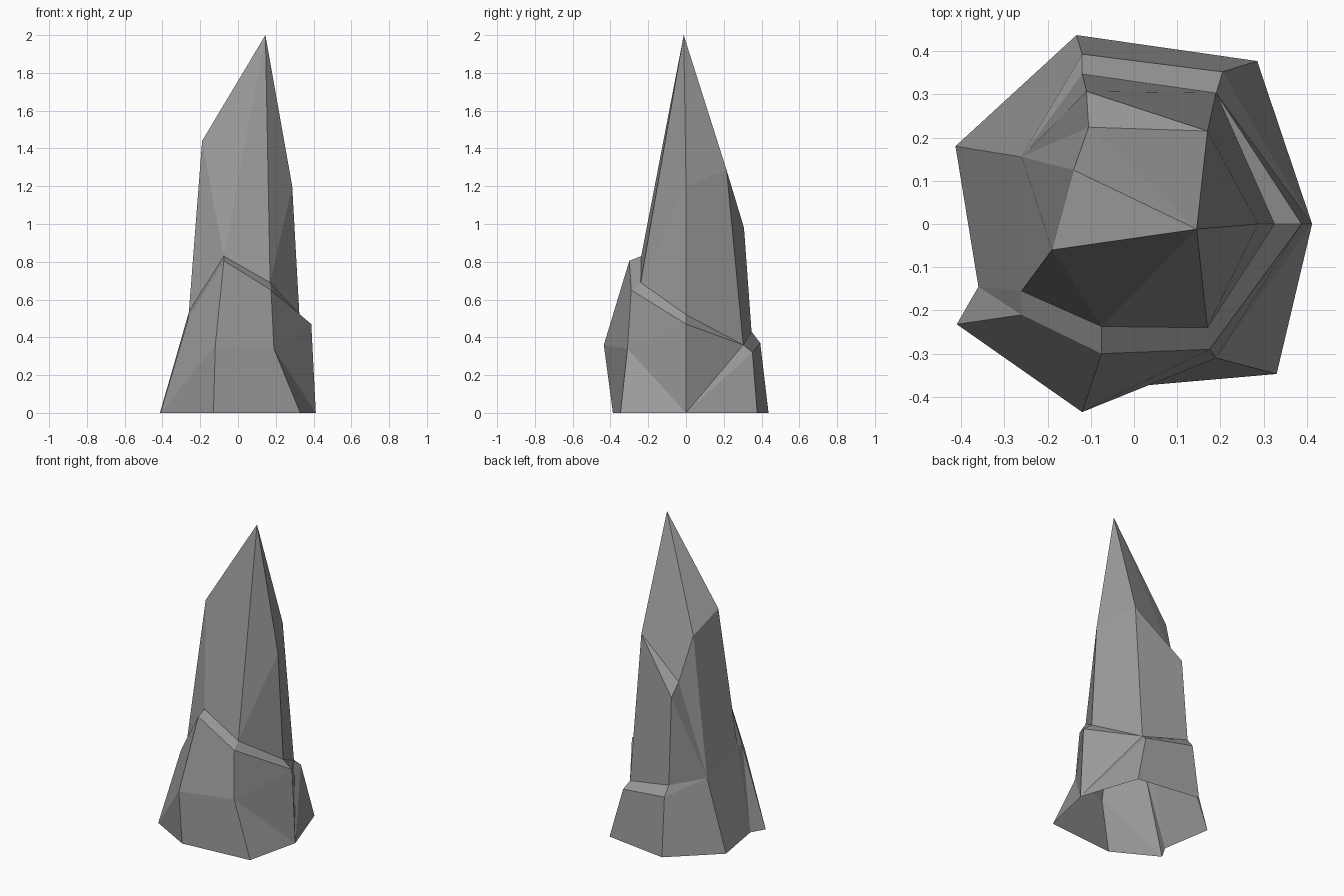
import bpy, bmesh

if "Cube" in bpy.data.objects:
    bpy.data.objects.remove(bpy.data.objects["Cube"])

# Ridges of the spire, counter-clockwise from +x, each listed from base upward
APEX = (0.145, -0.012, 2.0)
E_LEDGE, E_TOP = (-0.26, -0.155, 0.535), (-0.19, -0.06, 1.44)
RIDGES = [
    [(0.412, 0, 0), (0.388, 0, 0.47), (0.325, 0, 0.52), (0.287, 0, 1.2)],
    [(0.285, 0.377, 0), (0.205, 0.352, 0.32), (0.19, 0.303, 0.36), (0.17, 0.215, 1.285)],
    [(-0.133, 0.437, 0), (-0.12, 0.393, 0.37), (-0.12, 0.347, 0.43),
     (-0.11, 0.307, 0.98), (-0.105, 0.224, 1.05)],
    [(-0.413, 0.18, 0), (-0.26, 0.155, 0.44), (-0.14, 0.125, 1.32)],
    [(-0.36, -0.145, 0), E_LEDGE, E_TOP],
    [(-0.41, -0.232, 0), (-0.26, -0.21, 0.51), E_LEDGE, E_TOP],
    [(-0.13, -0.387, 0), (-0.12, -0.435, 0.36), (-0.075, -0.30, 0.805), (-0.075, -0.237, 0.83)],
    [(0.33, -0.347, 0), (0.19, -0.31, 0.34), (0.175, -0.29, 0.65), (0.17, -0.24, 0.69)],
]
# How neighbouring ridges are stitched: L/R step one side (triangle), Q steps both
STITCH = ["RRLLQQ", "QQQRQ", "QLLLRQ", "QQQ", "RQ", "RQQLQ", "QQQQ", "LRLQRQ"]

bm = bmesh.new()
cache = {}


def vert(p):
    if p not in cache:
        cache[p] = bm.verts.new(p)
    return cache[p]


# Faceted rock walls, open underneath
columns = [[vert(p) for p in ridge + [APEX]] for ridge in RIDGES]
for k, steps in enumerate(STITCH):
    left, right = columns[k], columns[(k + 1) % len(columns)]
    i = j = 0
    for s in steps:
        ni, nj = i + (s in "LQ"), j + (s in "RQ")
        loop = dict.fromkeys([left[i], right[j], right[nj], left[ni]])
        bm.faces.new(list(loop))
        i, j = ni, nj

bm.normal_update()
mesh = bpy.data.meshes.new("rock_spire")
bm.to_mesh(mesh)
bm.free()

# Dark stone
stone = bpy.data.materials.new("dark_stone")
stone.diffuse_color = (0.32, 0.32, 0.32, 1)
stone.use_nodes = True
stone.node_tree.nodes["Principled BSDF"].inputs["Base Color"].default_value = stone.diffuse_color
mesh.materials.append(stone)
bpy.context.collection.objects.link(bpy.data.objects.new("rock_spire", mesh))
